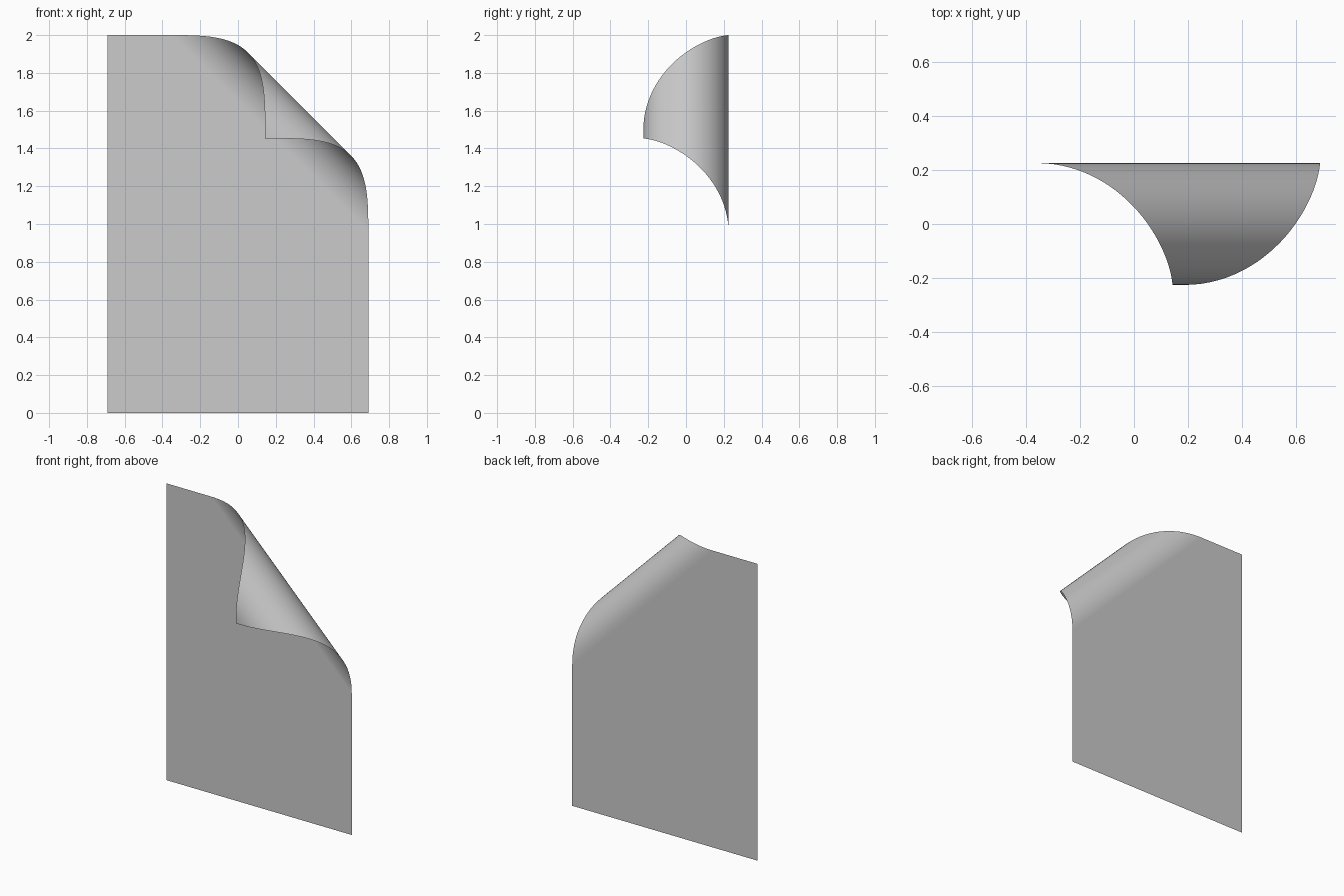
import bpy, bmesh, math
from mathutils import Vector

cube = bpy.data.objects.get("Cube")
if cube:
    bpy.data.objects.remove(cube, do_unlink=True)

HALF_W, HEIGHT = 0.69, 2.0
RADIUS = 0.226        # radius of the curled corner
CURL_START = 1.16     # diagonal distance where the curl begins
STEPS = 32
ACROSS = Vector((1, 0, 1)).normalized()   # direction the corner is rolled along

# Material
paper = bpy.data.materials.new("paper grey")
paper.use_nodes = True
grey = (0.6, 0.6, 0.6, 1)
paper.diffuse_color = grey
paper.node_tree.nodes["Principled BSDF"].inputs["Base Color"].default_value = grey

# Flat sheet
bm = bmesh.new()
outline = [(-HALF_W, 0), (HALF_W, 0), (HALF_W, HEIGHT), (-HALF_W, HEIGHT)]
bm.faces.new([bm.verts.new((x, 0, z)) for x, z in outline])

# Crease lines across the corner, parallel to the roll axis
for i in range(STEPS + 1):
    dist = CURL_START + math.pi * RADIUS * i / STEPS
    bmesh.ops.bisect_plane(bm, geom=bm.verts[:] + bm.edges[:] + bm.faces[:],
                           plane_co=ACROSS * dist, plane_no=ACROSS)

# Roll the corner half a turn toward the front, then continue straight
for v in bm.verts:
    s = v.co.dot(ACROSS)
    angle = max(0, (s - CURL_START) / RADIUS)
    turn = min(angle, math.pi)
    v.co.y = RADIUS * math.cos(turn)
    if angle > 0:
        rolled = CURL_START + RADIUS * (math.sin(turn) - (angle - turn))
        v.co += ACROSS * (rolled - s)

mesh = bpy.data.meshes.new("paper_sheet")
bm.to_mesh(mesh)
bm.free()
mesh.materials.append(paper)
sheet = bpy.data.objects.new("paper_sheet", mesh)
bpy.context.collection.objects.link(sheet)

# Smooth curl, with the flat area kept flat
mesh.shade_smooth()
weighted = sheet.modifiers.new("flat_area_normals", 'WEIGHTED_NORMAL')
weighted.keep_sharp = True
